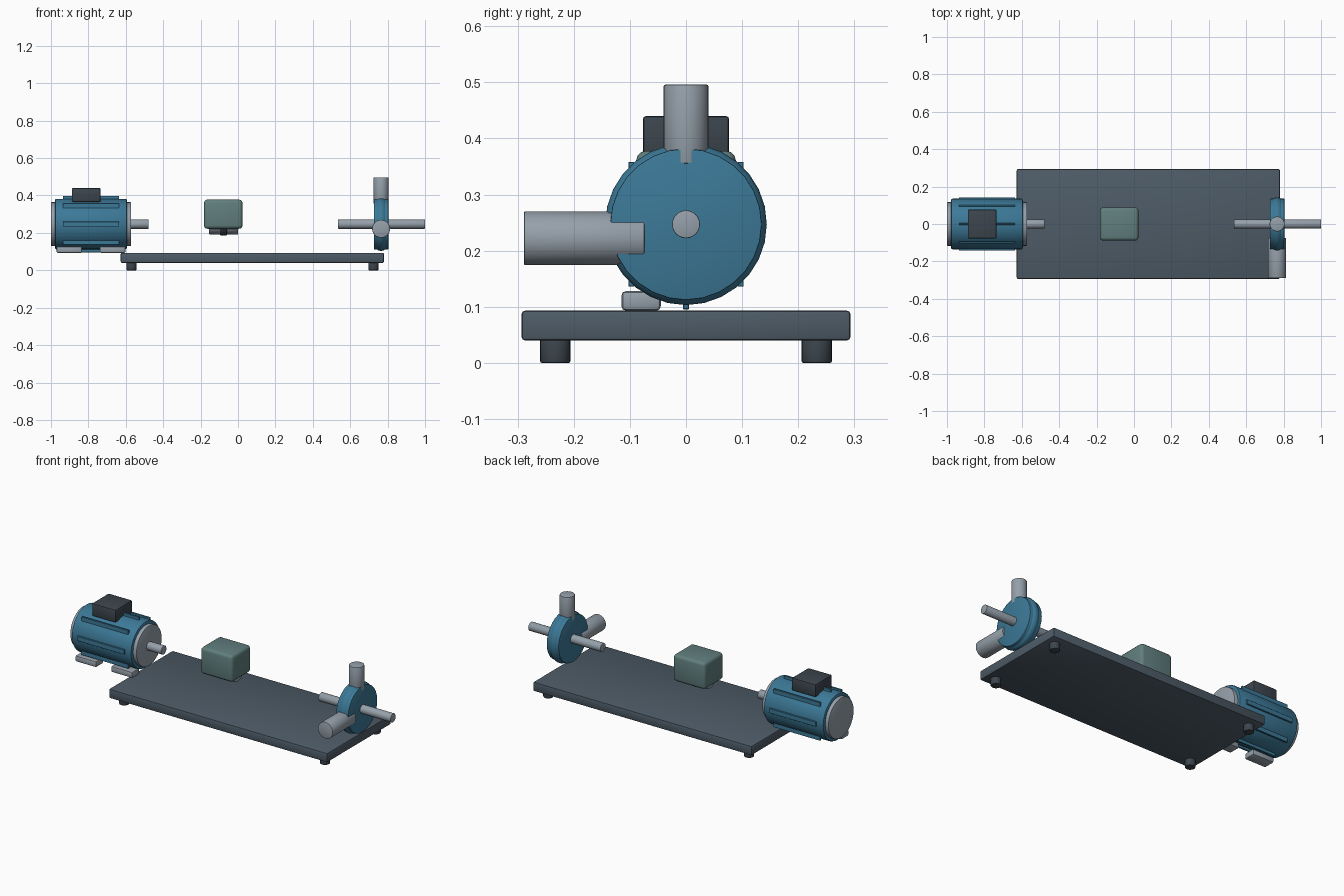
import bpy, bmesh, math
from mathutils import Matrix

if "Cube" in bpy.data.objects:
    bpy.data.objects.remove(bpy.data.objects["Cube"])

AXIS_Z = 0.247   # height of the shared shaft line
PUMP_X = 0.765


def material(name, r, g, b):
    m = bpy.data.materials.new(name)
    m.diffuse_color = (r, g, b, 1)
    m.use_nodes = True
    m.node_tree.nodes["Principled BSDF"].inputs["Base Color"].default_value = m.diffuse_color
    return m


SLATE = material("slate_paint", 0.075, 0.105, 0.135)
DARK = material("dark_rubber", 0.045, 0.06, 0.075)
BLUE = material("blue_paint", 0.045, 0.19, 0.31)
STEEL = material("steel", 0.30, 0.35, 0.40)
GUARD = material("guard_green", 0.12, 0.21, 0.21)


def finish(bm, name, mat, bevel=0.0, segments=2):
    """Bevel the sharp edges, then turn the bmesh into a shaded object."""
    if bevel:
        sharp = [e for e in bm.edges if e.calc_face_angle(0) > math.radians(50)]
        bmesh.ops.bevel(bm, geom=sharp, offset=bevel, segments=segments,
                        profile=0.5, affect='EDGES')
    bmesh.ops.recalc_face_normals(bm, faces=bm.faces)
    mesh = bpy.data.meshes.new(name)
    bm.to_mesh(mesh)
    bm.free()
    mesh.materials.append(mat)
    ob = bpy.data.objects.new(name, mesh)
    bpy.context.collection.objects.link(ob)
    bpy.ops.object.select_all(action='DESELECT')
    ob.select_set(True)
    bpy.context.view_layer.objects.active = ob
    bpy.ops.object.shade_smooth_by_angle(angle=math.radians(30))
    return ob


def box(name, x, y, z, mat, bevel=0.004, segments=2):
    """Box from (min, max) ranges."""
    bm = bmesh.new()
    size = [r[1] - r[0] for r in (x, y, z)]
    mid = [(r[0] + r[1]) / 2 for r in (x, y, z)]
    bmesh.ops.create_cube(bm, size=1, matrix=Matrix.Translation(mid) @ Matrix.Diagonal((*size, 1)))
    return finish(bm, name, mat, bevel, segments)


def rod(name, axis, span, centre, radius, mat, bevel=0.003, sides=32):
    """Cylinder along an axis, from span[0] to span[1]; centre gives the other two coordinates."""
    mid = list(centre)
    mid.insert("xyz".index(axis), (span[0] + span[1]) / 2)
    turn = {"x": Matrix.Rotation(math.pi / 2, 4, 'Y'),
            "y": Matrix.Rotation(math.pi / 2, 4, 'X'),
            "z": Matrix.Identity(4)}[axis]
    bm = bmesh.new()
    bmesh.ops.create_cone(bm, cap_ends=True, segments=sides, radius1=radius, radius2=radius,
                          depth=span[1] - span[0], matrix=Matrix.Translation(mid) @ turn)
    return finish(bm, name, mat, bevel)


def torus_x(name, centre, major, minor, mat, sides=28, ring=12):
    """Torus around the x axis, made by spinning a circle."""
    bm = bmesh.new()
    bmesh.ops.create_circle(bm, segments=ring, radius=minor,
                            matrix=Matrix.Translation((0, major, 0)))
    bmesh.ops.spin(bm, geom=bm.edges[:], cent=(0, 0, 0), axis=(1, 0, 0),
                   angle=math.tau, steps=sides, use_duplicate=False)
    bmesh.ops.remove_doubles(bm, verts=bm.verts, dist=1e-4)
    bmesh.ops.translate(bm, verts=bm.verts, vec=centre)
    return finish(bm, name, mat)


LINE = (0, AXIS_Z)

# Base plate on four feet
box("base_plate", (-0.627, 0.78), (-0.293, 0.293), (0.04, 0.093), SLATE, 0.006)
for i, x in enumerate((-0.57, 0.724)):
    for j, y in enumerate((-0.233, 0.233)):
        rod(f"base_foot_{i}{j}", "z", (0, 0.045), (x, y), 0.027, DARK, sides=24)

# Motor: body, end caps, shaft
rod("motor_body", "x", (-0.979, -0.594), LINE, 0.135, BLUE, 0.008)
rod("motor_rear_cap", "x", (-1.0, -0.955), LINE, 0.117, STEEL, 0.004)
rod("motor_front_cap", "x", (-0.617, -0.572), LINE, 0.117, STEEL, 0.004)
rod("motor_shaft", "x", (-0.60, -0.478), LINE, 0.025, STEEL, 0.002, 24)

# Eight upright cooling ribs around the motor
for i in range(8):
    a = i * math.tau / 8
    y, z = 0.138 * math.cos(a), AXIS_Z + 0.138 * math.sin(a)
    box(f"motor_rib_{i}", (-0.936, -0.635), (y - 0.005, y + 0.005),
        (z - 0.0135, z + 0.0135), BLUE, 0.001, 1)

# Terminal box and mounting feet
box("terminal_box", (-0.888, -0.735), (-0.077, 0.077), (0.366, 0.44), DARK, 0.006)
for name, x in (("rear", (-0.97, -0.834)), ("front", (-0.739, -0.601))):
    box(f"motor_{name}_foot", x, (-0.115, -0.045), (0.093, 0.128), STEEL, 0.008)

# Coupling under its guard
rod("coupling_hub_motor", "x", (-0.155, -0.09), LINE, 0.055, STEEL)
rod("coupling_hub_pump", "x", (-0.066, 0.0), LINE, 0.055, STEEL)
rod("coupling_spider", "x", (-0.096, -0.06), LINE, 0.060, DARK)
box("coupling_guard", (-0.182, 0.024), (-0.089, 0.089), (0.222, 0.378), GUARD, 0.018, 3)

# Pump: casing disc, volute rim, shaft, pipes
rod("pump_casing", "x", (PUMP_X - 0.0385, PUMP_X + 0.0385), LINE, 0.135, BLUE, 0.002, 28)
torus_x("pump_volute", (PUMP_X, 0, AXIS_Z), 0.113, 0.031, BLUE)
rod("pump_shaft", "x", (0.535, 1.0), LINE, 0.025, STEEL, 0.002, 24)
rod("discharge_pipe", "z", (0.355, 0.496), (PUMP_X, 0), 0.04, STEEL, 0.003)
rod("suction_pipe", "y", (-0.289, -0.074), (PUMP_X, 0.222), 0.048, STEEL, 0.003)
